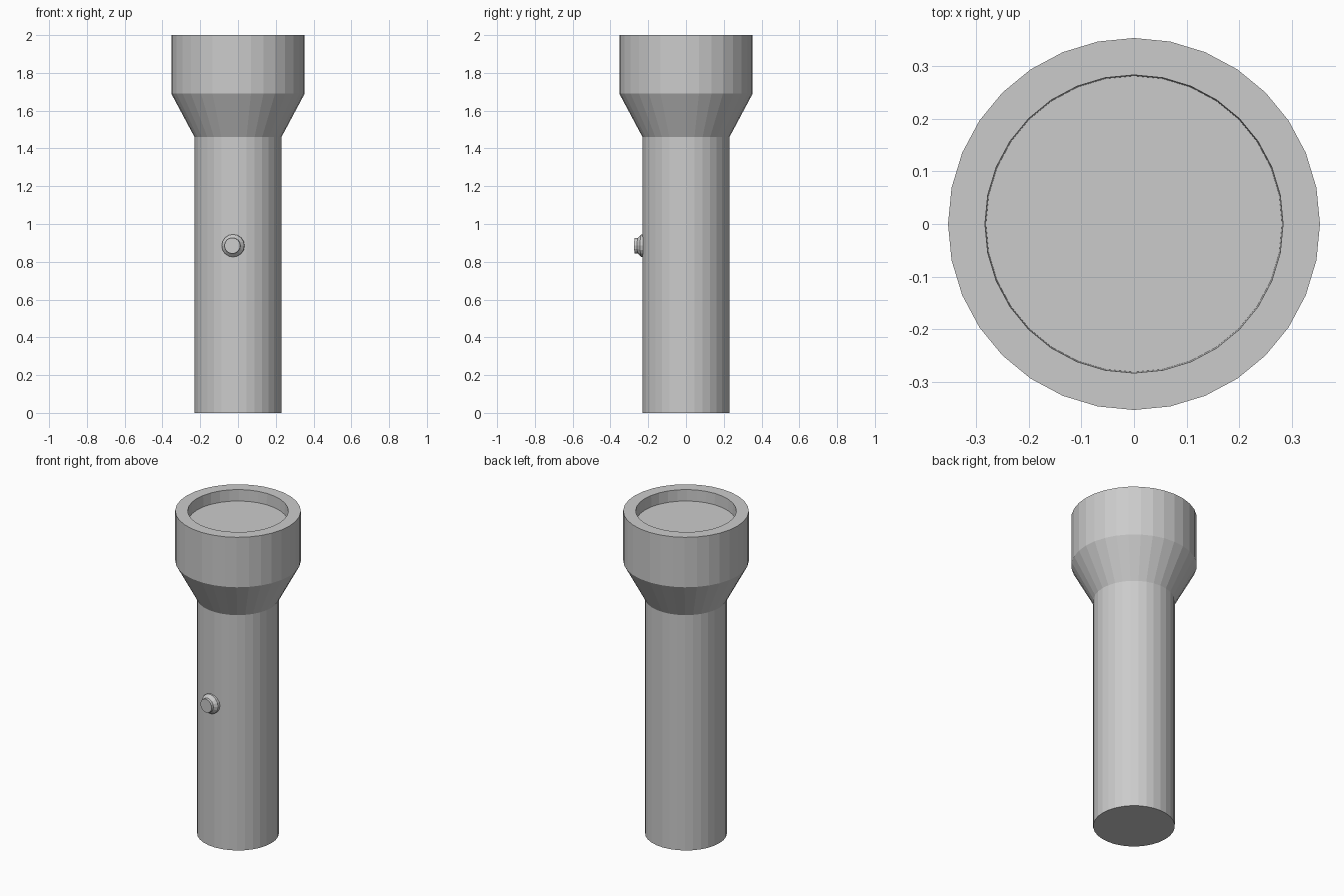
import bpy, bmesh
from math import cos, sin, pi, atan2, radians
from mathutils import Matrix, Vector

if "Cube" in bpy.data.objects:
    bpy.data.objects.remove(bpy.data.objects["Cube"])


def lathe(name, profile, sides, cap_start=True, cap_end=True, matrix=None):
    """Revolve (radius, height) points around z into a flat-shaded object."""
    bm = bmesh.new()
    rings = [[bm.verts.new((r * cos(2 * pi * i / sides), r * sin(2 * pi * i / sides), z))
              for i in range(sides)] for r, z in profile]
    for a, b in zip(rings, rings[1:]):
        for i in range(sides):
            j = (i + 1) % sides
            bm.faces.new((a[i], a[j], b[j], b[i]))
    if cap_start:
        bm.faces.new(rings[0][::-1])
    if cap_end:
        bm.faces.new(rings[-1])
    if matrix:
        bm.transform(matrix)
    bmesh.ops.recalc_face_normals(bm, faces=bm.faces)
    mesh = bpy.data.meshes.new(name)
    bm.to_mesh(mesh)
    bm.free()
    obj = bpy.data.objects.new(name, mesh)
    bpy.context.collection.objects.link(obj)
    return obj


# Handle, flared neck, head and recessed lens floor
lathe("flashlight_body",
      [(0.23, 0), (0.23, 1.46), (0.353, 1.69), (0.353, 2.0),
       (0.283, 2.0), (0.281, 1.93)], 32)

# Push button with a bevelled collar, pointing out of the front of the handle
tilt = atan2(-0.028, 0.25)
out = Vector((sin(tilt), -cos(tilt), 0))
placement = (Matrix.Translation((0, 0, 0.885))
             @ out.to_track_quat('Z', 'Y').to_matrix().to_4x4())
lathe("switch_button",
      [(0.06, 0.215), (0.06, 0.238), (0.046, 0.252), (0.042, 0.256), (0.042, 0.272)],
      16, matrix=placement)
